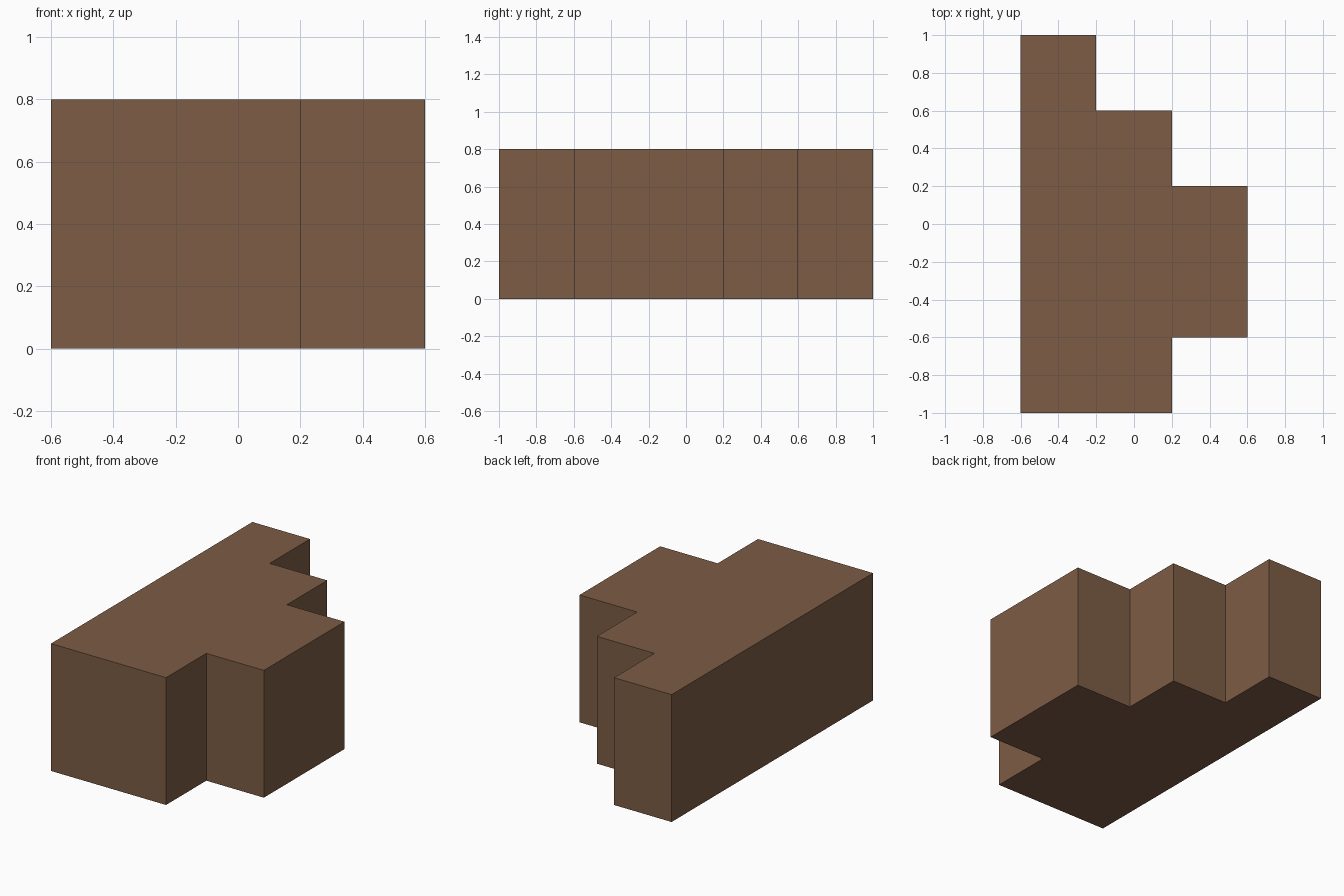
import bpy
import bmesh

cube = bpy.data.objects.get("Cube")
if cube:
    bpy.data.objects.remove(cube, do_unlink=True)

HEIGHT = 0.8

# Brown material
brown = bpy.data.materials.new("earth_brown")
brown.use_nodes = True
colour = (0.205, 0.107, 0.060, 1.0)
brown.diffuse_color = colour
bsdf = next(n for n in brown.node_tree.nodes if n.type == "BSDF_PRINCIPLED")
bsdf.inputs["Base Color"].default_value = colour
bsdf.inputs["Roughness"].default_value = 0.9

# Stepped footprint, counter-clockwise from the front right corner
outline = [
    (-0.6, -1.0), (0.2, -1.0), (0.2, -0.6), (0.6, -0.6), (0.6, 0.2),
    (0.2, 0.2), (0.2, 0.6), (-0.2, 0.6), (-0.2, 1.0), (-0.6, 1.0),
]

# Raise the footprint into a solid block
bm = bmesh.new()
base = bm.faces.new([bm.verts.new((x, y, 0)) for x, y in outline])
raised = bmesh.ops.extrude_face_region(bm, geom=[base], use_keep_orig=True)
top_verts = [g for g in raised["geom"] if isinstance(g, bmesh.types.BMVert)]
bmesh.ops.translate(bm, verts=top_verts, vec=(0, 0, HEIGHT))
bmesh.ops.recalc_face_normals(bm, faces=bm.faces)

mesh = bpy.data.meshes.new("stepped_block")
bm.to_mesh(mesh)
bm.free()
mesh.materials.append(brown)
block = bpy.data.objects.new("stepped_block", mesh)
bpy.context.collection.objects.link(block)
